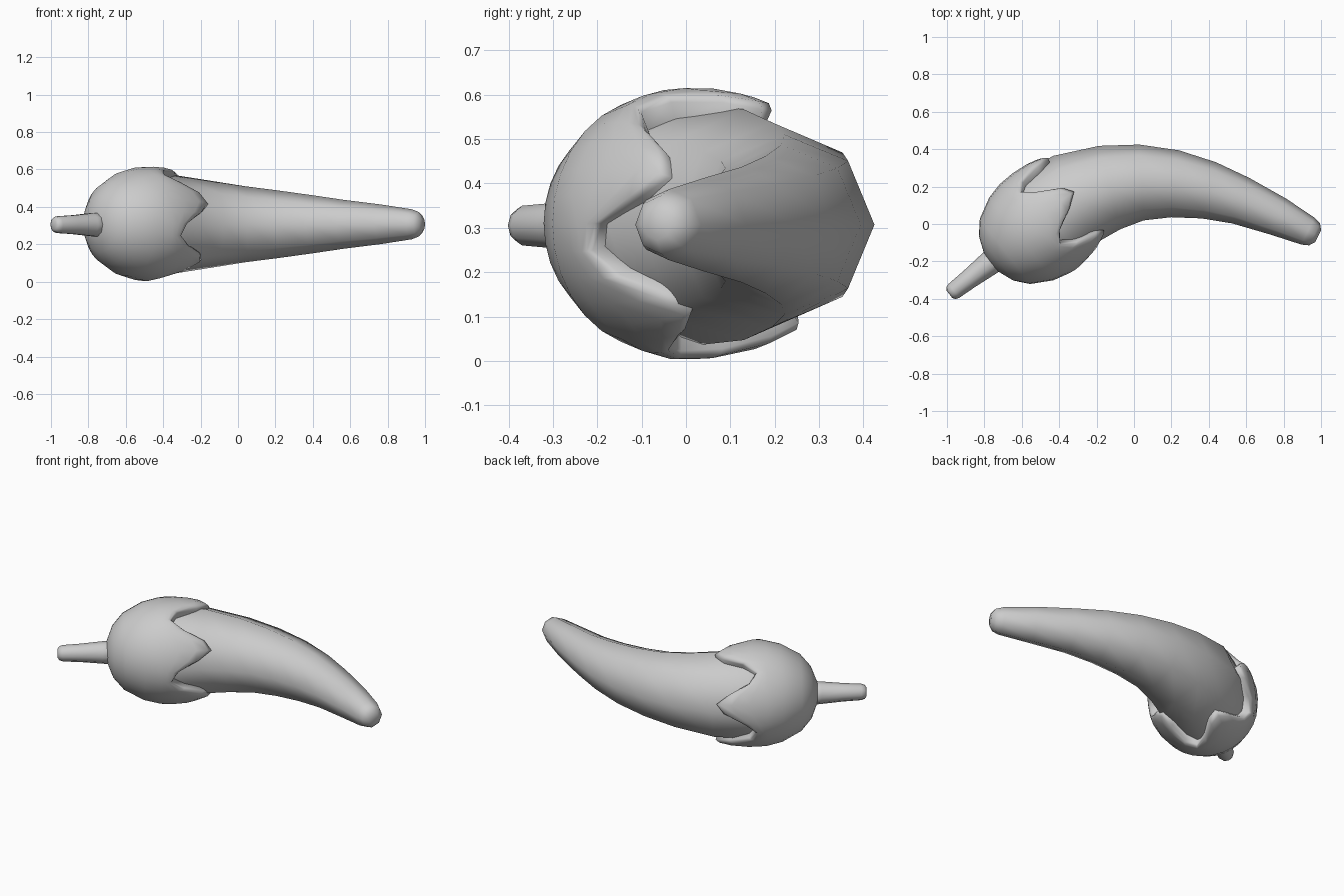
import bpy, bmesh, math
from mathutils import Vector

cube = bpy.data.objects.get("Cube")
if cube:
    bpy.data.objects.remove(cube)

grey = bpy.data.materials.new("plain grey")
grey.use_nodes = True
grey.diffuse_color = (0.6, 0.6, 0.6, 1)
grey.node_tree.nodes["Principled BSDF"].inputs["Base Color"].default_value = (0.6, 0.6, 0.6, 1)

UP = Vector((0, 0, 1))
HUB = Vector((-0.5, 0, 0.31))                     # centre of the cap
AXIS = Vector((0.79, 0.61, 0)).normalized()       # from stem towards body
SIDE = UP.cross(AXIS)


def loft(name, rings):
    """Skin closed rings of points and cap both ends."""
    bm = bmesh.new()
    loops = [[bm.verts.new(p) for p in ring] for ring in rings]
    n = len(loops[0])
    for a, b in zip(loops, loops[1:]):
        for i in range(n):
            j = (i + 1) % n
            bm.faces.new((a[i], a[j], b[j], b[i]))
    bm.faces.new(loops[0])
    bm.faces.new(loops[-1])
    bmesh.ops.recalc_face_normals(bm, faces=bm.faces)
    for f in bm.faces:
        f.smooth = True
    mesh = bpy.data.meshes.new(name)
    bm.to_mesh(mesh)
    bm.free()
    mesh.materials.append(grey)
    ob = bpy.data.objects.new(name, mesh)
    bpy.context.collection.objects.link(ob)
    return ob


def ring(centre, side, radius, n):
    angles = [math.tau * i / n for i in range(n)]
    return [centre + radius * (math.cos(a) * side + math.sin(a) * UP) for a in angles]


# Curved, tapering body: x, y, radius
path = [(-0.6, -0.08, 0.25), (-0.45, 0.04, 0.27), (-0.32, 0.13, 0.26),
        (-0.13, 0.195, 0.23), (0.04, 0.222, 0.203), (0.22, 0.215, 0.18),
        (0.4, 0.18, 0.155), (0.57, 0.125, 0.13), (0.77, 0.04, 0.105),
        (0.93, -0.038, 0.08), (0.965, -0.055, 0.066), (0.985, -0.065, 0.035)]
points = [Vector((x, y, 0.307)) for x, y, r in path]
body = []
for i, p in enumerate(points):
    along = points[min(i + 1, len(points) - 1)] - points[max(i - 1, 0)]
    body.append(ring(p, UP.cross(along.normalized()), path[i][2], 8))
loft("pepper_body", body)

# Cap: rounded dome, then five pointed lobes gripping the body
SEGMENTS = 30
LOBE_START = math.radians(82)
cap = [ring(HUB + AXIS * t, SIDE, r, SEGMENTS)
       for t, r in ((-0.335, 0.06), (-0.3, 0.15), (-0.24, 0.22), (-0.13, 0.28), (-0.04, 0.302))]


def lobed_ring(fraction, inset):
    pts = []
    for i in range(SEGMENTS):
        a = math.tau * i / SEGMENTS
        wave = 0.5 + 0.5 * math.cos(5 * (a - LOBE_START))
        t = -0.04 + fraction * (0.06 + 0.23 * wave)
        r = 0.307 - 0.5 * max(t, 0) ** 2 - inset
        pts.append(HUB + AXIS * t + r * (math.cos(a) * SIDE + math.sin(a) * UP))
    return pts


cap += [lobed_ring(0.35, 0), lobed_ring(0.7, 0), lobed_ring(0.93, 0.004),
        lobed_ring(1, 0.018), lobed_ring(0.95, 0.06)]
loft("leafy_cap", cap)

# Stem
loft("stem", [ring(HUB + AXIS * t - UP * 0.005, SIDE, r, 10)
              for t, r in ((-0.27, 0.072), (-0.36, 0.064), (-0.48, 0.053),
                           (-0.585, 0.047), (-0.605, 0.04), (-0.615, 0.025))])
